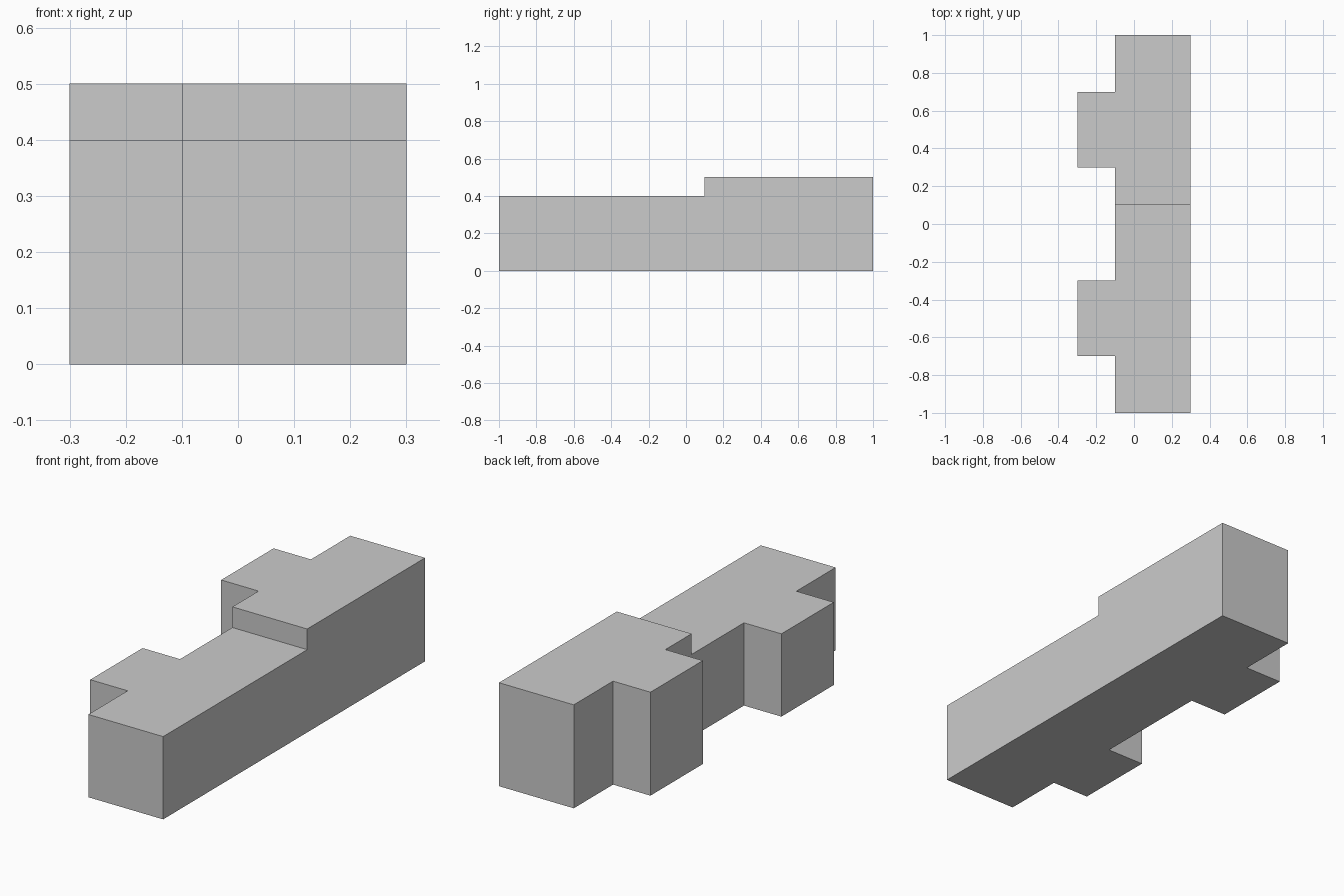
import bpy, bmesh
from math import radians

if "Cube" in bpy.data.objects:
    bpy.data.objects.remove(bpy.data.objects["Cube"])

STEP_Y, LOW, HIGH = 0.1, 0.4, 0.5
bm = bmesh.new()


def raise_faces(faces, height):
    """Extrude faces straight up and return the new top faces."""
    geom = bmesh.ops.extrude_face_region(bm, geom=faces)["geom"]
    verts = [g for g in geom if isinstance(g, bmesh.types.BMVert)]
    bmesh.ops.translate(bm, verts=verts, vec=(0, 0, height))
    return [g for g in geom if isinstance(g, bmesh.types.BMFace)]


# Plan of each half: a long bar with one side tab, joined along the step line
step = [bm.verts.new((x, STEP_Y, 0)) for x in (0.3, -0.1)]
plan = []
for s in (-1, 1):
    outline = [(-0.1, 0.3), (-0.3, 0.3), (-0.3, 0.7), (-0.1, 0.7), (-0.1, 1), (0.3, 1)]
    plan.append(bm.faces.new(step + [bm.verts.new((x, s * y, 0)) for x, y in outline]))
bmesh.ops.recalc_face_normals(bm, faces=plan)

# Whole body up to the lower level, then the back half up to the higher level
tops = raise_faces(plan, LOW)
back = [f for f in tops if all(v.co.y > STEP_Y - 0.001 for v in f.verts)]
raise_faces(back, HIGH - LOW)

# Merge flat areas and make the solid face outwards
bmesh.ops.dissolve_limit(bm, angle_limit=radians(1), verts=bm.verts[:], edges=bm.edges[:])
bmesh.ops.recalc_face_normals(bm, faces=bm.faces[:])

mesh = bpy.data.meshes.new("stepped_block")
bm.to_mesh(mesh)
bm.free()
bpy.context.collection.objects.link(bpy.data.objects.new("stepped_block", mesh))
